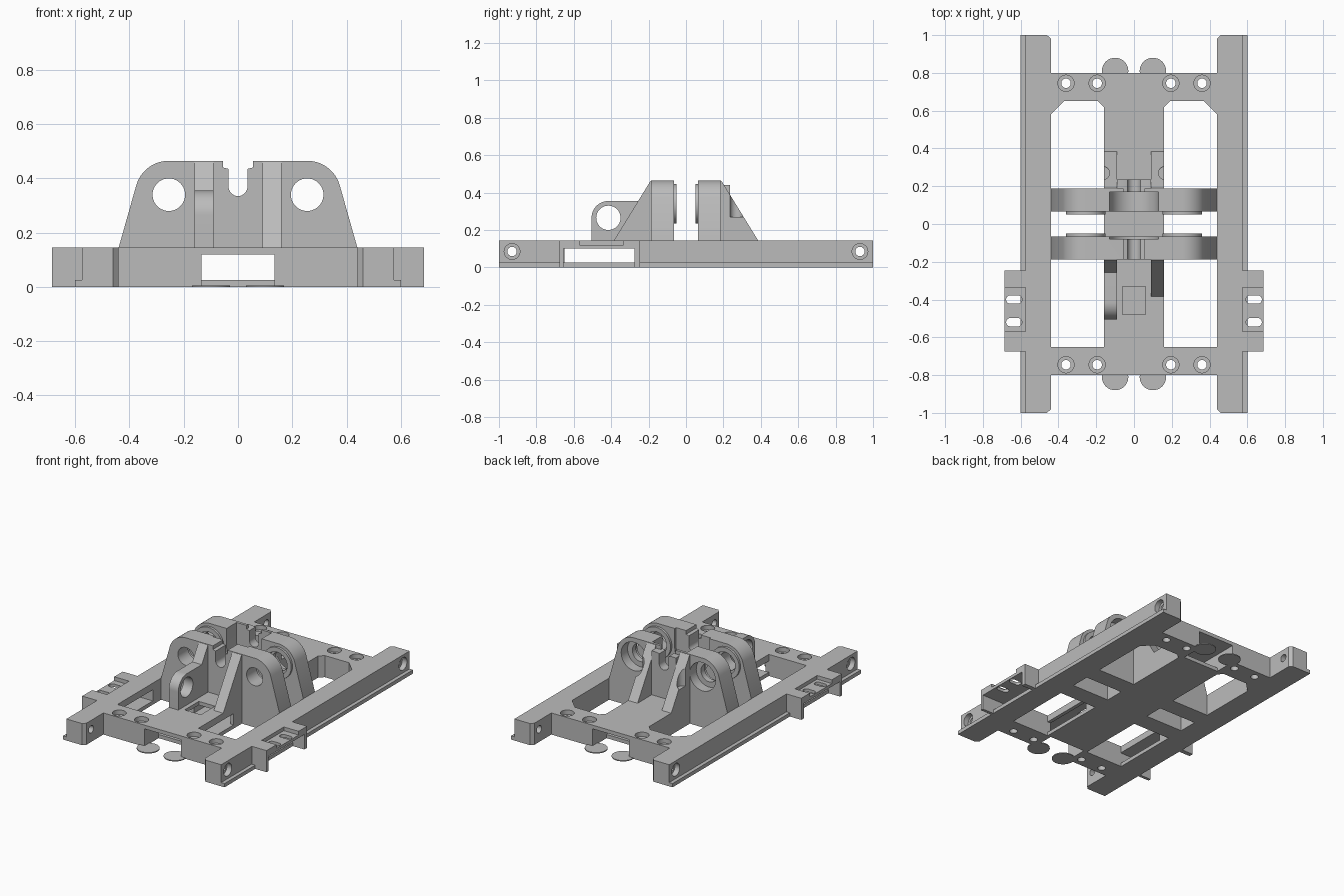
import bpy, bmesh, math
from mathutils import Vector

cube = bpy.data.objects.get("Cube")
if cube:
    bpy.data.objects.remove(cube, do_unlink=True)

grey = bpy.data.materials.new("plain_grey")
grey.use_nodes = True
grey.diffuse_color = (0.5, 0.5, 0.5, 1)
grey.node_tree.nodes["Principled BSDF"].inputs["Base Color"].default_value = (0.5, 0.5, 0.5, 1)


def prism(name, pts, axis, a, b):
    """Extrude a profile along an axis: x uses (y, z), y uses (x, z), z uses (x, y)."""
    def place(p, t):
        u, v = p
        return {"x": (t, u, v), "y": (u, t, v), "z": (u, v, t)}[axis]
    bm = bmesh.new()
    low = [bm.verts.new(place(p, a)) for p in pts]
    high = [bm.verts.new(place(p, b)) for p in pts]
    bm.faces.new(low)
    bm.faces.new(high)
    n = len(pts)
    for i in range(n):
        j = (i + 1) % n
        bm.faces.new((low[i], low[j], high[j], high[i]))
    bmesh.ops.recalc_face_normals(bm, faces=bm.faces)
    mesh = bpy.data.meshes.new(name)
    bm.to_mesh(mesh)
    bm.free()
    mesh.materials.append(grey)
    ob = bpy.data.objects.new(name, mesh)
    bpy.context.collection.objects.link(ob)
    return ob


def arc(cx, cy, r, start, end, n=16):
    steps = [math.radians(start + (end - start) * i / n) for i in range(n + 1)]
    return [(cx + r * math.cos(t), cy + r * math.sin(t)) for t in steps]


def rect(u0, u1, v0, v1):
    return [(u0, v0), (u1, v0), (u1, v1), (u0, v1)]


def disc(name, axis, c, r, a, b, n=40):
    return prism(name, arc(*c, r, 0, 360, n)[:-1], axis, a, b)


def cut(ob, *cutters):
    """Subtract each cutter, then remove it."""
    for c in cutters:
        m = ob.modifiers.new("cut", "BOOLEAN")
        m.operation, m.solver, m.object = "DIFFERENCE", "EXACT", c
        bpy.ops.object.select_all(action="DESELECT")
        bpy.context.view_layer.objects.active = ob
        ob.select_set(True)
        bpy.ops.object.modifier_apply(modifier=m.name)
        bpy.data.objects.remove(c, do_unlink=True)
    return ob


def mirror_x(pts, s):
    return [(s * x, v) for x, v in pts]


SIDES = ((1, "left"), (-1, "right"))
ENDS = ((-1, "front"), (1, "back"))
TOP = 0.145

for s, side in SIDES:
    # Side rail with bottom lip, cross holes and side window
    profile = [(.44, 0), (.6, 0), (.6, .025), (.575, .025), (.575, TOP), (.44, TOP)]
    rail = prism(side + "_rail", mirror_x(profile, s), "y", -1, 1)
    cut(rail, prism("cutter", rect(-.655, -.275, .025, .1), "x", s * .4, s * .7))
    for e, end in ENDS:
        chamfer = [(.43, e * .97), (.43, e * 1.01), (.47, e * 1.01)]
        cut(rail,
            prism("cutter", mirror_x(chamfer, s), "z", -.1, .3),
            disc("cutter", "x", (e * .93, .085), .025, s * .4, s * .7),
            disc("cutter", "x", (e * .93, .085), .042, s * .54, s * .7))

    # Outer bracket with recessed slotted top
    profile = [(-.675, 0), (-.655, 0), (-.655, .1), (-.275, .1), (-.275, 0), (-.245, 0),
               (-.245, TOP), (-.335, TOP), (-.335, .12), (-.57, .12), (-.57, TOP), (-.675, TOP)]
    bracket = prism(side + "_bracket", profile, "x", s * .572, s * .685)
    for y in (-.4, -.52):
        slot = arc(.655, y, .022, -90, 90) + arc(.615, y, .022, 90, 270)
        cut(bracket, prism("cutter", mirror_x(slot, s), "z", .05, .2))

    # Corner fillets of the rear windows
    for label, tri in (("outer", [(.44, .58), (.36, .66), (.44, .66)]),
                       ("inner", [(.16, .62), (.2, .66), (.16, .66)])):
        prism(f"{side}_{label}_corner", mirror_x(tri, s), "z", 0, TOP)

# Cross bars, open beneath the middle, with countersunk screw holes
for e, end in ENDS:
    bar = prism(end + "_crossbar", rect(-.44, .44, e * .65, e * .8), "z", 0, TOP)
    cut(bar, prism("cutter", rect(-.135, .135, -.05, .12), "y", e * .6, e * .9))
    for x in (-.36, -.195, .195, .36):
        cut(bar, disc("cutter", "z", (x, e * .745), .025, -.1, .3),
            disc("cutter", "z", (x, e * .745), .043, .115, .3))
    for s, side in SIDES:
        disc(f"{end}_{side}_foot_pad", "z", (s * .1, e * .81), .07, 0, .006)

# Hollow centre spine
spine = prism("centre_spine", rect(-.16, .16, 0, TOP), "y", -.65, .65)
cut(spine, prism("cutter", rect(-.135, .135, .025, .12), "y", -.7, .7),
    prism("cutter", rect(-.65, -.275, .025, .1), "x", -.3, .3),
    prism("cutter", rect(-.06, .06, -.48, -.33), "z", .08, .3))


def notch(y0, y1):
    pts = arc(0, .37, .035, 180, 360) + [(.035, .435), (.055, .44), (.055, .6),
                                        (-.055, .6), (-.055, .44), (-.035, .435)]
    return prism("cutter", pts, "y", y0, y1)


# Two upright plates carrying the shafts
half = [(.44, 0), (.44, TOP)] + arc(.255, .34, .125, 15, 90)
outline = half + [(-x, z) for x, z in reversed(half)]
for e, end in ENDS:
    plate = prism(end + "_upright", outline, "y", e * .065, e * .188)
    cut(plate, prism("cutter", rect(-.135, .135, .025, .12), "y", -.4, .4), notch(-.4, .4))
    # Shallow or deep seat around the centre notch
    seat = arc(0, .34, .13, 180, 360) + [(.13, .6), (-.13, .6)]
    cut(plate, prism("cutter", seat, "y", e * .04, .17 if e > 0 else -.08))
    for s, side in SIDES:
        c = (s * .255, .34)
        # Raised ring on the inner face
        boss = disc(f"{end}_{side}_boss", "y", c, .105, e * .05, e * .066)
        cut(boss, disc("cutter", "y", c, .075, -.4, .4))
        cut(plate, disc("cutter", "y", c, .06, -.4, .4),
            disc("cutter", "y", c, .075, e * .04, e * .08))
        if e > 0:
            cut(plate, disc("cutter", "y", c, .095, .12, .3))
        # Sloping rib behind the plate
        rib = prism(f"{end}_{side}_rib",
                    [(e * .18, TOP), (e * .385, TOP), (e * .19, .462), (e * .18, .462)],
                    "x", s * .09, s * .16)
        if e > 0:
            cut(rib, disc("cutter", "z", (s * .165, .27), .035, .27, .6))

# Web between the rear ribs
web = prism("rear_web", rect(-.09, .09, TOP, .44), "y", .18, .235)
cut(web, notch(.1, .4))

# Rounded side ear with a cross hole
ear = prism("side_ear", [(-.18, TOP), (-.505, TOP)] + arc(-.415, .265, .09, 180, 90)
            + [(-.18, .355)], "x", -.16, -.09)
cut(ear, disc("cutter", "x", (-.415, .265), .065, -.3, 0))
# Clear the hole through the neighbouring rib
cut(bpy.data.objects["front_right_rib"],
    disc("cutter", "x", (-.415, .265), .065, -.3, 0))

bpy.ops.object.select_all(action="DESELECT")
for ob in bpy.context.collection.objects:
    if ob.type == "MESH" and grey.name in ob.data.materials:
        ob.select_set(True)
        bpy.context.view_layer.objects.active = ob
bpy.ops.object.shade_smooth_by_angle(angle=math.radians(30))
